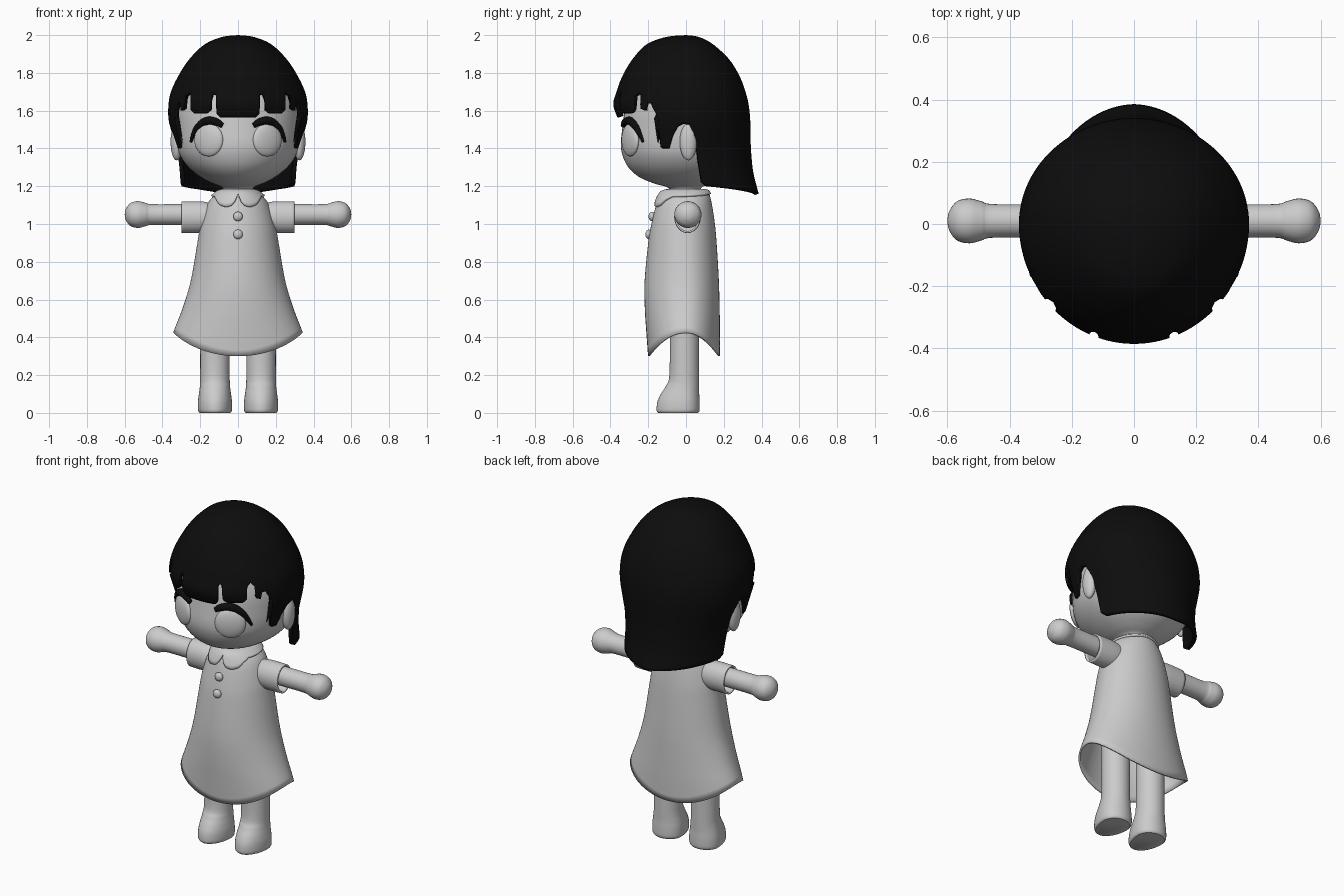
import bpy, bmesh, math
from mathutils import Vector

if "Cube" in bpy.data.objects:
    bpy.data.objects.remove(bpy.data.objects["Cube"])

black = bpy.data.materials.new("black")
black.diffuse_color = (0.004, 0.004, 0.004, 1)
black.use_nodes = True
black.node_tree.nodes["Principled BSDF"].inputs["Base Color"].default_value = black.diffuse_color


def finish(ob, mat=None, thick=0):
    if mat:
        ob.data.materials.append(mat)
    if thick:
        m = ob.modifiers.new("thickness", 'SOLIDIFY')
        m.thickness, m.offset = thick, -1
    bpy.ops.object.select_all(action='DESELECT')
    ob.select_set(True)
    bpy.context.view_layer.objects.active = ob
    bpy.ops.object.shade_smooth_by_angle(angle=math.radians(50))
    return ob


def ring_at(rings, u):
    """Smooth interpolation between rings (z, half width, front, back)."""
    n = len(rings) - 1
    i = min(int(u), n - 1)
    t = u - i
    a, b, c, d = (rings[max(0, min(n, k))] for k in (i - 1, i, i + 1, i + 2))
    return [q + 0.5 * t * (r - p + t * (2 * p - 5 * q + 4 * r - s + t * (3 * (q - r) + s - p)))
            for p, q, r, s in zip(a, b, c, d)]


def find_u(rings, z):
    lo, hi = 0, len(rings) - 1
    for _ in range(24):
        mid = (lo + hi) / 2
        if ring_at(rings, mid)[0] > z:
            lo = mid
        else:
            hi = mid
    return lo


def key_hem(keys):
    """Lower edge height from (degrees from front, z) keys, same on both sides."""
    def hem(a):
        a = min(a, 360 - a)
        for (a0, z0), (a1, z1) in zip(keys, keys[1:]):
            if a <= a1:
                return z0 + (z1 - z0) * (a - a0) / (a1 - a0)
        return keys[-1][1]
    return hem


def loft(name, rings, hem=None, cols=48, rows=30, loc=(0, 0, 0), cap=False,
         mat=None, thick=0):
    """Skin through oval rings listed from top to bottom, cut at the hem."""
    bm = bmesh.new()
    grid = []
    for j in range(cols):
        deg = 360 * j / cols
        s, c = math.sin(math.radians(deg)), math.cos(math.radians(deg))
        end = find_u(rings, hem(deg)) if hem else len(rings) - 1
        col = []
        for i in range(rows + 1):
            z, w, f, b = ring_at(rings, end * i / rows)
            col.append(bm.verts.new((w * s, -c * (f if c > 0 else b), z)))
        grid.append(col)
    for j in range(cols):
        p, q = grid[j], grid[(j + 1) % cols]
        for i in range(rows):
            bm.faces.new((p[i], p[i + 1], q[i + 1], q[i]))
    bmesh.ops.remove_doubles(bm, verts=bm.verts, dist=1e-5)
    if cap:
        bmesh.ops.holes_fill(bm, edges=bm.edges, sides=0)
    me = bpy.data.meshes.new(name)
    bm.to_mesh(me)
    bm.free()
    ob = bpy.data.objects.new(name, me)
    ob.location = loc
    bpy.context.collection.objects.link(ob)
    return finish(ob, mat, thick)


def ball(name, loc, size, turn=0):
    bpy.ops.mesh.primitive_uv_sphere_add(segments=32, ring_count=18, location=loc)
    ob = bpy.context.object
    ob.name, ob.scale, ob.rotation_euler.z = name, size, turn
    return finish(ob)


# Head and neck
HEAD = [(1.93, 0, 0, 0), (1.92, .09, .08, .08), (1.87, .19, .18, .17), (1.75, .28, .275, .26),
        (1.62, .325, .32, .29), (1.5, .328, .338, .295), (1.42, .322, .345, .285),
        (1.36, .305, .335, .27), (1.3, .262, .305, .24), (1.25, .2, .25, .19),
        (1.215, .135, .17, .13), (1.195, .085, .1, .085), (1.17, .08, .085, .08),
        (1.12, .09, .09, .09)]
loft("head", HEAD, rows=52, cols=64)


def face_y(x, z):
    _, w, f, _ = ring_at(HEAD, find_u(HEAD, z))
    return -f * math.sqrt(max(0, 1 - (x / w) ** 2))


# Hair shell with fringe slots, side locks, ear openings and long back
HAIR = [(2.0, 0, 0, 0), (1.99, .085, .105, .07), (1.95, .178, .21, .145), (1.87, .26, .285, .23),
        (1.78, .318, .338, .285), (1.7, .355, .368, .315), (1.63, .368, .385, .332),
        (1.55, .367, .36, .34), (1.45, .343, .35, .342), (1.38, .325, .345, .345),
        (1.28, .315, .345, .355), (1.2, .312, .345, .374), (1.15, .31, .345, .388)]
hair_edge = key_hem([(0, 1.565), (15, 1.565), (18, 1.585), (19, 1.68), (20.5, 1.695), (22, 1.68),
                     (23, 1.6), (26, 1.585), (39, 1.585), (43, 1.605), (44, 1.68), (47, 1.7),
                     (50, 1.68), (51, 1.61), (55, 1.6), (57, 1.64), (61, 1.64), (66, 1.56),
                     (67, 1.41), (69, 1.4), (75, 1.4), (78, 1.46), (83, 1.515), (88, 1.53),
                     (93, 1.525), (97, 1.48), (100, 1.36), (103, 1.22), (107, 1.2), (180, 1.16)])
loft("hair", HAIR, hair_edge, cols=360, rows=40, mat=black, thick=.022)

# Dress with curved hem, and a lobed collar following its neckline
DRESS = [(1.18, .075, .085, .095), (1.165, .11, .125, .12), (1.11, .16, .155, .136),
         (1.0, .197, .183, .153), (.9, .215, .2, .162), (.7, .25, .219, .174),
         (.55, .295, .218, .178), (.425, .343, .21, .18), (.29, .385, .2, .18)]
loft("dress", DRESS, lambda a: .3 + .125 * math.sin(math.radians(a)) ** 2, cols=72, thick=.01)
COLLAR = [(z + .006, w + .01, f + .012, b + .008) for z, w, f, b in DRESS[:4]]
loft("collar", COLLAR, key_hem([(0, 1.165), (5, 1.125), (12, 1.1), (22, 1.092), (34, 1.102),
                                (46, 1.13), (60, 1.15), (180, 1.16)]), cols=120, rows=12, thick=.016)
for i, (y, z) in enumerate([(-.18, 1.04), (-.197, .945)]):
    ball(f"button_{i + 1}", (0, y, z), (.025, .018, .025))

# Paired parts
ARM = [(.6, 0, 0, 0), (.594, .03, .03, .03), (.57, .06, .062, .062), (.53, .071, .072, .072),
       (.49, .062, .063, .063), (.455, .055, .054, .054), (.3, .055, .053, .053),
       (.12, .055, .053, .053)]
SLEEVE = [(.3, .083, .068, .068), (.24, .084, .07, .07), (.18, .082, .07, .07),
          (.12, .07, .065, .065)]
LEG = [(.75, .078, .078, .078), (.45, .078, .078, .078), (.2, .078, .08, .078),
       (.14, .08, .1, .078), (.1, .085, .125, .078), (.06, .09, .143, .08),
       (.015, .09, .148, .08), (0, .082, .14, .072)]
LASH = [(.083, 1.522, .7), (.115, 1.54, 1), (.165, 1.545, 1.1), (.21, 1.515, .9),
        (.235, 1.475, .65), (.25, 1.435, .35)]
for side, tag in ((1, "left"), (-1, "right")):
    arm = loft(f"{tag}_arm", ARM, cols=32, loc=(0, .01, 1.05))
    sleeve = loft(f"{tag}_sleeve", SLEEVE, cols=40, rows=10, loc=(0, .008, 1.036), thick=.01)
    for ob in (arm, sleeve):
        ob.rotation_euler.y = side * math.pi / 2
    loft(f"{tag}_leg", LEG, cols=40, loc=(side * .122, -.008, 0), cap=True)
    ball(f"{tag}_ear", (side * .325, .012, 1.435), (.032, .045, .098))
    ball(f"{tag}_eye", (side * .155, face_y(.155, 1.445) + .008, 1.445),
         (.085, .028, .087), side * math.radians(28))
    # Eyelash: tapered curve lying on the face
    cu = bpy.data.curves.new(f"{tag}_eyelash", 'CURVE')
    cu.dimensions, cu.bevel_depth, cu.use_fill_caps = '3D', .02, True
    sp = cu.splines.new('BEZIER')
    sp.bezier_points.add(len(LASH) - 1)
    for p, (x, z, r) in zip(sp.bezier_points, LASH):
        p.co = Vector((side * x, face_y(x, z) - .008, z))
        p.radius = r
        p.handle_left_type = p.handle_right_type = 'AUTO'
    cu.materials.append(black)
    bpy.context.collection.objects.link(bpy.data.objects.new(cu.name, cu))
